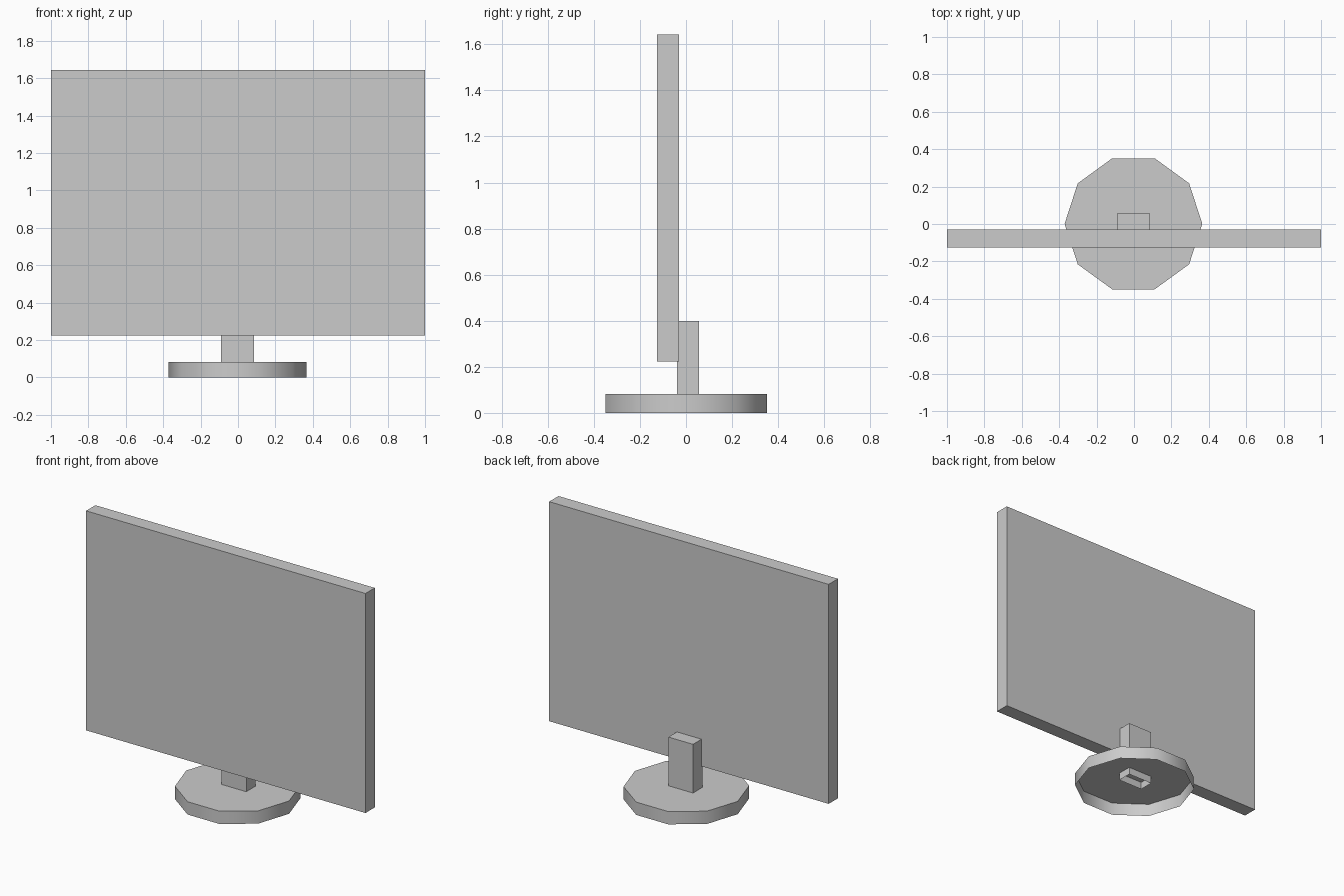
import bpy, bmesh, math
from mathutils import Matrix, Vector

if "Cube" in bpy.data.objects:
    bpy.data.objects.remove(bpy.data.objects["Cube"], do_unlink=True)

grey = bpy.data.materials.new("plain grey")
grey.use_nodes = True
grey.diffuse_color = (0.6, 0.6, 0.6, 1)
grey.node_tree.nodes["Principled BSDF"].inputs["Base Color"].default_value = (0.6, 0.6, 0.6, 1)


def finish(bm, name, open_bottom):
    """Turn a bmesh into a named object, optionally without its underside."""
    if open_bottom:
        under = [f for f in bm.faces if f.normal.z < -0.9]
        bmesh.ops.delete(bm, geom=under, context='FACES_ONLY')
    mesh = bpy.data.meshes.new(name)
    bm.to_mesh(mesh)
    bm.free()
    mesh.materials.append(grey)
    obj = bpy.data.objects.new(name, mesh)
    bpy.context.collection.objects.link(obj)
    return obj


def box(name, low, high, open_bottom=False):
    low, high = Vector(low), Vector(high)
    bm = bmesh.new()
    bmesh.ops.create_cube(bm, size=1, matrix=Matrix.Translation((low + high) / 2)
                          @ Matrix.Diagonal((high - low).to_4d()))
    bm.normal_update()
    return finish(bm, name, open_bottom)


# Flat screen slab
box("screen_panel", (-1, -0.125, 0.223), (1, -0.03, 1.643))

# Neck tube, reaching a little way through the base
box("neck", (-0.09, -0.038, 0.035), (0.086, 0.057, 0.398), open_bottom=True)

# Ten-sided hollow base, open underneath
height = 0.083
bm = bmesh.new()
bmesh.ops.create_cone(bm, cap_ends=True, segments=10, radius1=0.368, radius2=0.368, depth=height,
                      matrix=Matrix.Translation((-0.003, 0.001, height / 2))
                      @ Matrix.Rotation(math.pi / 2, 4, 'Z'))
bm.normal_update()
base = finish(bm, "stand_base", True)

# Smooth round the rim, sharp at the top edge
bpy.ops.object.select_all(action='DESELECT')
base.select_set(True)
bpy.context.view_layer.objects.active = base
bpy.ops.object.shade_smooth_by_angle(angle=math.radians(40))
